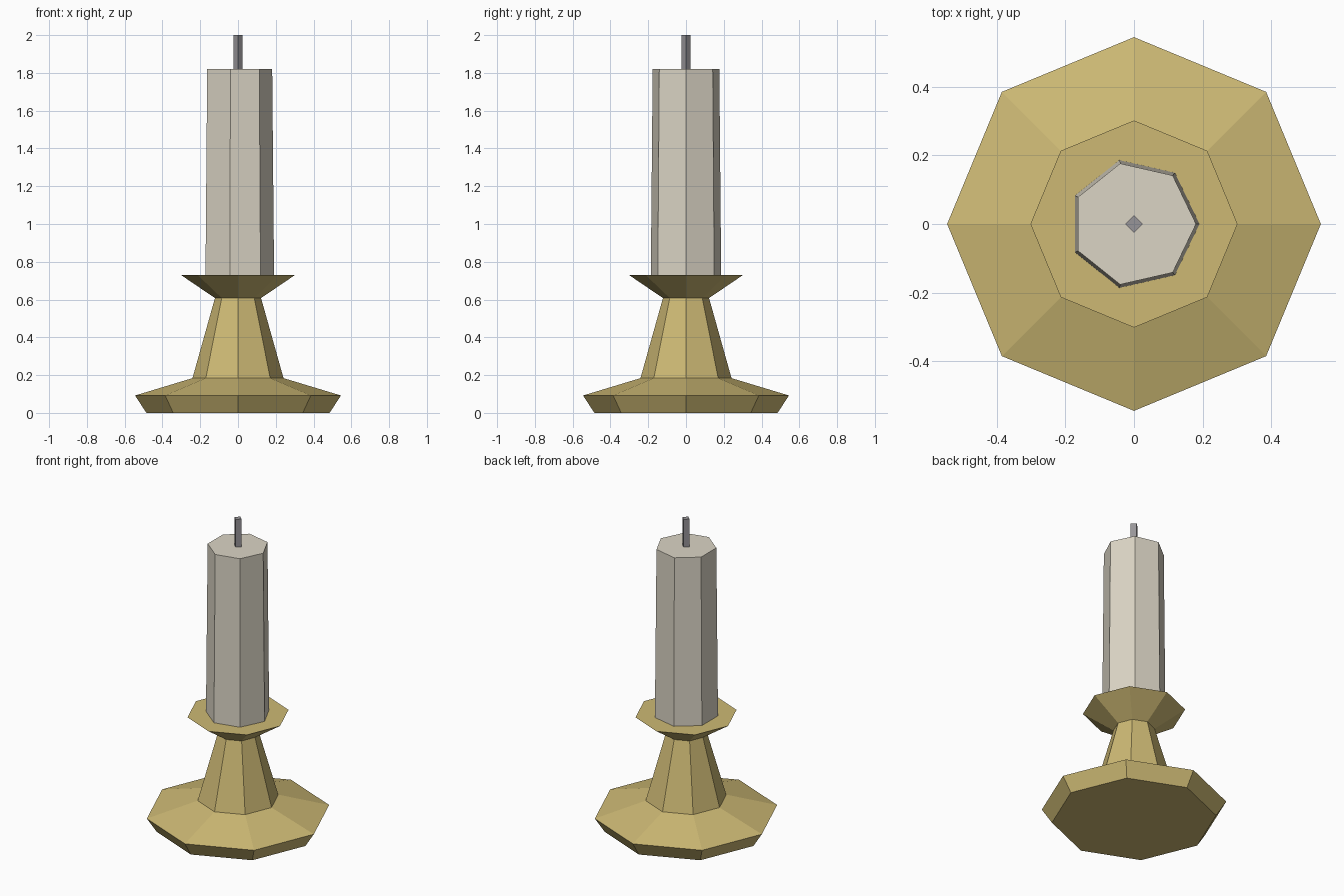
import bpy
import bmesh
from math import cos, sin, tau

cube = bpy.data.objects.get("Cube")
if cube:
    bpy.data.objects.remove(cube, do_unlink=True)


def material(name, rgb):
    mat = bpy.data.materials.new(name)
    mat.use_nodes = True
    mat.diffuse_color = (*rgb, 1)
    mat.node_tree.nodes["Principled BSDF"].inputs["Base Color"].default_value = (*rgb, 1)
    return mat


def turned(name, sides, profile, mat):
    """Closed faceted solid turned around z from (radius, height) points."""
    bm = bmesh.new()
    rings = []
    for r, z in profile:
        rings.append([bm.verts.new((r * cos(tau * i / sides), r * sin(tau * i / sides), z))
                      for i in range(sides)])
    for low, high in zip(rings, rings[1:]):
        for i in range(sides):
            j = (i + 1) % sides
            bm.faces.new((low[i], low[j], high[j], high[i]))
    bm.faces.new(rings[0][::-1])
    bm.faces.new(rings[-1])
    mesh = bpy.data.meshes.new(name)
    bm.to_mesh(mesh)
    bm.free()
    mesh.materials.append(mat)
    obj = bpy.data.objects.new(name, mesh)
    bpy.context.collection.objects.link(obj)
    return obj


brass = material("brass", (0.61, 0.485, 0.175))
wax = material("wax", (0.71, 0.665, 0.56))
wick_grey = material("wick grey", (0.31, 0.30, 0.315))

# Holder: foot, tapering stem and flared drip cup in one piece
turned("candle_holder", 8,
       [(0.485, 0), (0.545, 0.092), (0.241, 0.184), (0.122, 0.608), (0.302, 0.73)], brass)

# Seven-sided candle, slightly narrower at the top
turned("candle", 7, [(0.191, 0.73), (0.181, 1.82)], wax)

# Square wick
turned("wick", 4, [(0.025, 1.82), (0.025, 2.0)], wick_grey)
